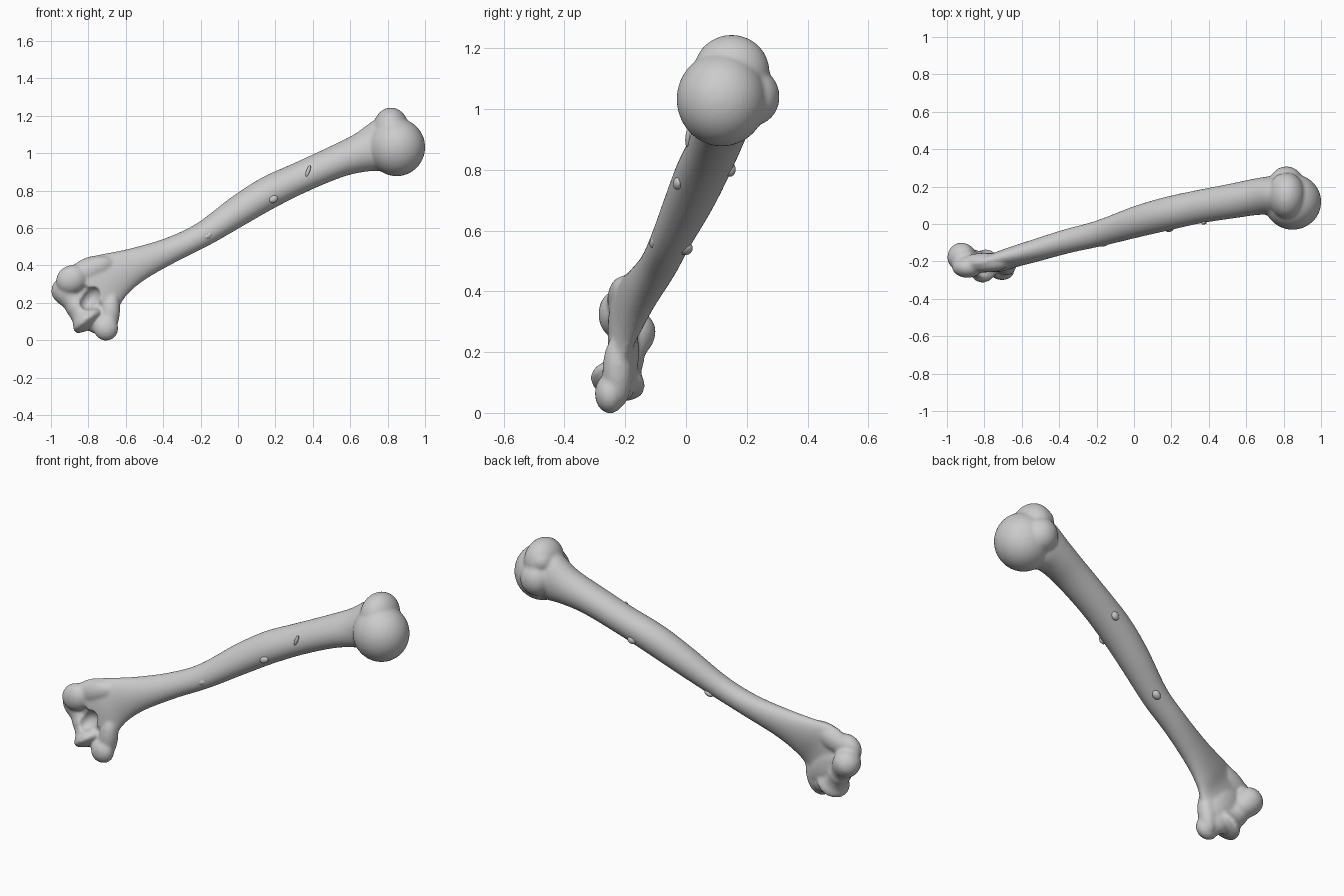
import bpy, bmesh, math
from mathutils import Vector, Matrix

if "Cube" in bpy.data.objects:
    bpy.data.objects.remove(bpy.data.objects["Cube"])

parts = []


def mesh_object(name, bm):
    bmesh.ops.recalc_face_normals(bm, faces=bm.faces)
    me = bpy.data.meshes.new(name)
    bm.to_mesh(me)
    bm.free()
    ob = bpy.data.objects.new(name, me)
    bpy.context.collection.objects.link(ob)
    return ob


def skin(name, rings):
    """Closed tube through a list of vertex rings."""
    bm = bmesh.new()
    vs = [[bm.verts.new(p) for p in r] for r in rings]
    n = len(vs[0])
    for a, b in zip(vs, vs[1:]):
        for i in range(n):
            bm.faces.new((a[i], a[(i + 1) % n], b[(i + 1) % n], b[i]))
    bm.faces.new(vs[0])
    bm.faces.new(vs[-1])
    return mesh_object(name, bm)


def blob(name, centre, radii, pitch=0, yaw=0):
    bm = bmesh.new()
    m = (Matrix.Translation(centre) @ Matrix.Rotation(math.radians(yaw), 4, 'Z')
         @ Matrix.Rotation(math.radians(pitch), 4, 'Y') @ Matrix.Diagonal((*radii, 1)))
    bmesh.ops.create_uvsphere(bm, u_segments=40, v_segments=24, radius=1, matrix=m)
    return mesh_object(name, bm)


def catmull(pts, steps):
    out = []
    for i in range(len(pts) - 1):
        p0, p1, p2, p3 = (pts[max(0, min(len(pts) - 1, i + k))] for k in (-1, 0, 1, 2))
        for s in range(steps):
            t = s / steps
            out.append([0.5 * (2 * b + (c - a) * t + (2 * a - 5 * b + 4 * c - d) * t * t
                               + (3 * b - a - 3 * c + d) * t ** 3)
                        for a, b, c, d in zip(p0, p1, p2, p3)])
    return out + [list(pts[-1])]


# Shaft sections: upper edge x,z / lower edge x,z / centre y / half depth
sections = [
    (-.90, .39, -.655, .10, -.215, .045),
    (-.82, .44, -.632, .18, -.205, .047),
    (-.72, .462, -.59, .245, -.18, .052),
    (-.58, .49, -.495, .325, -.145, .058),
    (-.39, .545, -.325, .422, -.092, .063),
    (-.22, .625, -.15, .51, -.05, .068),
    (-.03, .768, .045, .622, .010, .081),
    (.13, .87, .20, .710, .052, .087),
    (.30, .947, .37, .795, .09, .087),
    (.49, 1.035, .56, .873, .123, .091),
    (.62, 1.10, .69, .902, .145, .096),
    (.72, 1.17, .79, .905, .15, .106),
    (.78, 1.19, .85, .93, .145, .11),
]
rings = []
for ux, uz, lx, lz, yc, h in catmull(sections, 6):
    c = Vector(((ux + lx) / 2, yc, (uz + lz) / 2))
    up = Vector(((ux - lx) / 2, 0, (uz - lz) / 2))
    side = Vector((-.2, 1, 0)) * h
    rings.append([c + up * math.cos(a) + side * math.sin(a)
                  for a in (2 * math.pi * i / 32 for i in range(32))])
bone = skin("bone", rings)

# Spool-shaped elbow joint: rounded knob, groove and flange turned on one axis
start = Vector((-.925, -.175, .27))
axis = Vector((.125, -.05, -.17)).normalized()
u = axis.cross(Vector((0, 1, 0))).normalized()
w = axis.cross(u)
profile = [(-.068, .012), (-.055, .045), (-.022, .072), (.02, .075), (.055, .066), (.085, .061),
           (.115, .065), (.14, .064), (.175, .072), (.205, .089), (.228, .086), (.248, .04)]
parts.append(skin("elbow_spool", [
    [start + axis * d + (u * math.cos(a) + w * math.sin(a)) * r
     for a in (2 * math.pi * i / 40 for i in range(40))]
    for d, r in catmull(profile, 4)]))

# Knobs at both ends: centre, radii, pitch, yaw
for name, c, r, p, yw in [
    ("joint_head", (.848, .118, 1.032), (.153, .149, .155), 0, 0),
    ("greater_knob", (.818, .15, 1.122), (.098, .125, .122), 0, 0),
    ("greater_knob_side", (.80, .20, 1.14), (.07, .07, .065), 0, 0),
    ("lesser_knob", (.815, .22, 1.04), (.09, .088, .095), 0, 0),
    ("inner_elbow_knob", (-.706, -.25, .064), (.066, .05, .066), 0, 0),
    ("inner_column", (-.685, -.225, .135), (.052, .05, .12), 8, 0),
    ("outer_elbow_knob", (-.89, -.23, .325), (.085, .058, .075), -30, 0),
    ("outer_column", (-.80, -.207, .37), (.14, .052, .065), -22, 0),
    ("elbow_web", (-.775, -.20, .20), (.09, .045, .14), -36, 0),
    ("elbow_bridge", (-.75, -.215, .10), (.07, .05, .065), 0, 0),
]:
    parts.append(blob(name, c, r, p, yw))

# Merge everything into one continuous surface
bpy.ops.object.select_all(action='DESELECT')
for ob in parts + [bone]:
    ob.select_set(True)
bpy.context.view_layer.objects.active = bone
bpy.ops.object.join()
bone.name = "arm_bone"
m = bone.modifiers.new("merge", 'REMESH')
m.mode = 'VOXEL'
m.voxel_size = .008

# Hollow above the elbow joint
cutter = blob("front_hollow", (-.79, -.275, .225), (.05, .068, .07), 36)
cutter.hide_render = True
cutter.hide_set(True)
b = bone.modifiers.new("hollow", 'BOOLEAN')
b.operation = 'DIFFERENCE'
b.object = cutter
m = bone.modifiers.new("even", 'REMESH')
m.mode = 'VOXEL'
m.voxel_size = .008
m.use_smooth_shade = True
s = bone.modifiers.new("soften", 'SMOOTH')
s.factor = .5
s.iterations = 5

# Small raised spots along the shaft
for i, (c, r) in enumerate([
    ((-.16, -.105, .56), (.028, .014, .017)),
    ((.19, -.028, .755), (.025, .014, .019)),
    ((.375, .006, .905), (.010, .008, .032)),
    ((-.15, .0, .54), (.028, .022, .018)),
    ((.25, .145, .80), (.026, .018, .022)),
]):
    spot = blob(f"shaft_spot_{i + 1}", c, r, -30 if i != 2 else 20, 14)
    spot.data.shade_smooth()
